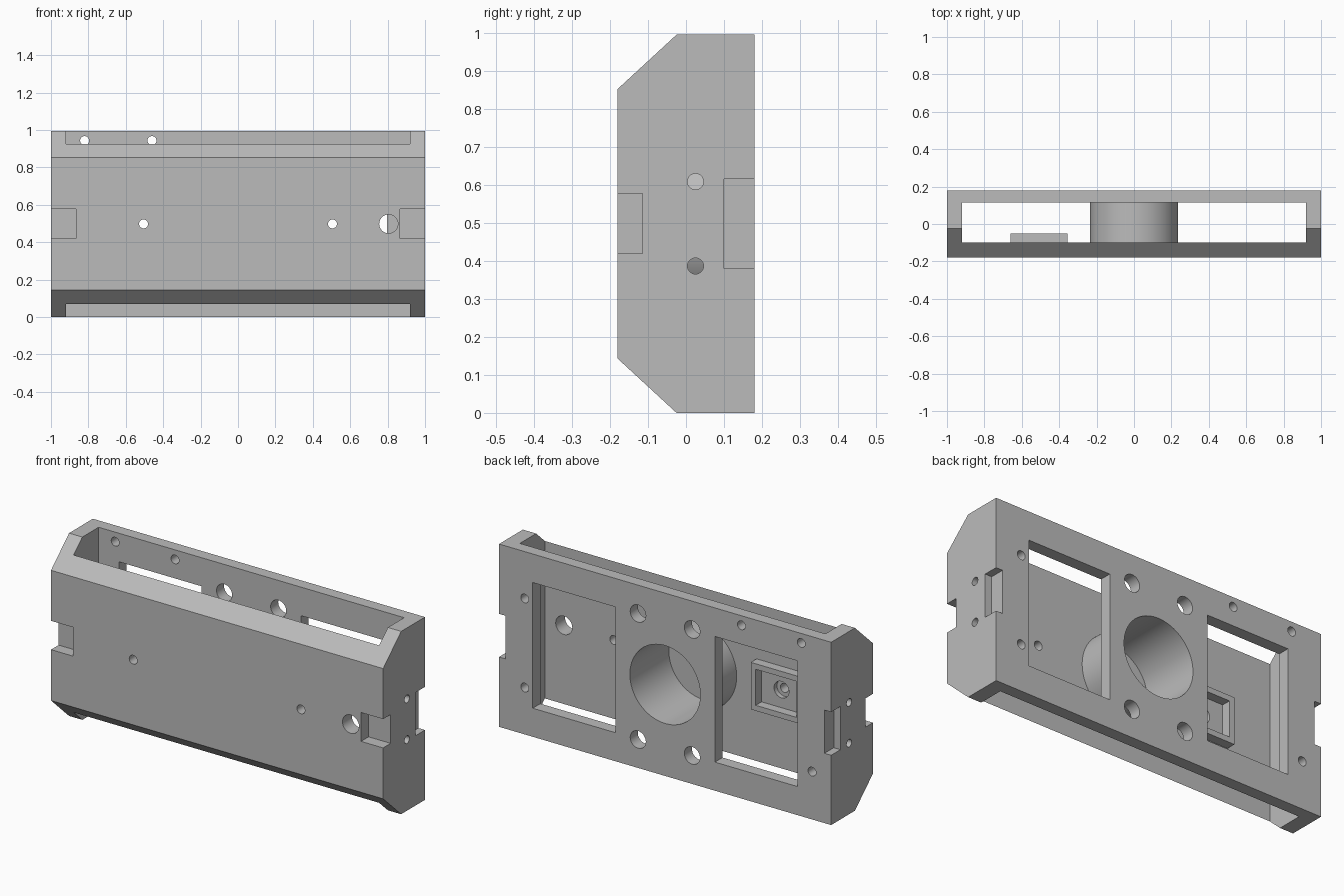
import bpy, bmesh
from math import pi, radians
from mathutils import Matrix

if "Cube" in bpy.data.objects:
    bpy.data.objects.remove(bpy.data.objects["Cube"], do_unlink=True)

H = 0.995          # overall height
MID = H / 2
BACK, FRONT = 0.18, -0.18
IN_BACK, IN_FRONT = 0.115, -0.10    # inner faces of the back and front walls

grey = bpy.data.materials.new("plain grey")
grey.use_nodes = True
grey.diffuse_color = (0.5, 0.5, 0.5, 1)
grey.node_tree.nodes["Principled BSDF"].inputs["Base Color"].default_value = (0.5, 0.5, 0.5, 1)


def make(name, bm):
    bmesh.ops.recalc_face_normals(bm, faces=bm.faces)
    mesh = bpy.data.meshes.new(name)
    bm.to_mesh(mesh)
    bm.free()
    mesh.materials.append(grey)
    obj = bpy.data.objects.new(name, mesh)
    bpy.context.collection.objects.link(obj)
    return obj


def box(name, x, y, z):
    bm = bmesh.new()
    bmesh.ops.create_cube(bm, size=1)
    for v in bm.verts:
        v.co = [lo + (c + 0.5) * (hi - lo) for c, (lo, hi) in zip(v.co, (x, y, z))]
    return make(name, bm)


def rod(name, axis, a, b, u, z, r, sides=32):
    """Cylinder along x or y from a to b; u is its place on the other level axis."""
    bm = bmesh.new()
    bmesh.ops.create_cone(bm, cap_ends=True, segments=sides, radius1=r, radius2=r, depth=b - a)
    turn, place = (("Y", ((a + b) / 2, u, z)) if axis == "x" else ("X", (u, (a + b) / 2, z)))
    bmesh.ops.transform(bm, verts=bm.verts,
                        matrix=Matrix.Translation(place) @ Matrix.Rotation(pi / 2, 4, turn))
    return make(name, bm)


def combine(body, tool, operation="DIFFERENCE"):
    mod = body.modifiers.new("shape", "BOOLEAN")
    mod.operation, mod.solver, mod.object = operation, "EXACT", tool
    bpy.context.view_layer.objects.active = body
    bpy.ops.object.modifier_apply(modifier=mod.name)
    bpy.data.objects.remove(tool, do_unlink=True)


# Housing: chamfered side profile drawn out along x
bm = bmesh.new()
profile = [(FRONT, 0.143), (-0.025, 0), (BACK, 0), (BACK, H), (-0.025, H), (FRONT, H - 0.143)]
face = bm.faces.new([bm.verts.new((-1, y, z)) for y, z in profile])
side = bmesh.ops.extrude_face_region(bm, geom=[face])["geom"]
bmesh.ops.translate(bm, vec=(2, 0, 0), verts=[g for g in side if isinstance(g, bmesh.types.BMVert)])
body = make("housing", bm)

# Hollow, open at top and bottom
combine(body, box("hollow", (-0.92, 0.92), (IN_FRONT, IN_BACK), (-0.1, 1.1)))

# Central tube and small rear-facing boss
combine(body, rod("tube", "y", -0.14, 0.15, 0, MID, 0.235, 96), "UNION")
combine(body, box("boss", (-0.66, -0.355), (-0.14, -0.05), (MID - 0.128, MID + 0.128)), "UNION")
combine(body, rod("bore", "y", -0.155, 0.3, 0, MID, 0.212, 96))
combine(body, box("boss_pocket", (-0.63, -0.385), (IN_FRONT, 0), (MID - 0.098, MID + 0.098)))
combine(body, rod("boss_counterbore", "y", -0.125, -0.06, -0.505, MID, 0.045))

for s in (-1, 1):
    # Back windows
    combine(body, box("window", sorted((s * 0.3, s * 0.797)), (0.05, 0.3), (MID - 0.342, MID + 0.342)))
    # End notches at the front and back edges
    combine(body, box("front_notch", sorted((s * 0.867, s * 1.1)), (-0.3, -0.115), (0.42, 0.577)))
    combine(body, box("back_notch", sorted((s * 0.96, s * 1.1)), (0.10, 0.3), (0.38, 0.615)))
    # Front wall screw holes
    combine(body, rod("front_hole", "y", -0.3, -0.05, s * 0.505, MID, 0.024))
    for t in (-1, 1):
        # Back holes around the bore, and end wall holes
        combine(body, rod("back_hole", "y", 0.08, 0.3, s * 0.163, MID + t * 0.343, 0.047))
        combine(body, rod("end_hole", "x", *sorted((s * 0.88, s * 1.1)), 0.025, MID + t * 0.111, 0.021))

# Larger front hole and small back wall screw holes
combine(body, rod("cable_hole", "y", -0.3, -0.05, 0.805, MID, 0.05))
for x, z in [(0.845, 0.74), (0.845, 0.255), (-0.46, 0.943), (-0.82, 0.943), (-0.885, 0.26)]:
    combine(body, rod("screw_hole", "y", 0.08, 0.3, x, z, 0.024))

# Round surfaces smooth, edges sharp
bpy.ops.object.select_all(action="DESELECT")
body.select_set(True)
bpy.context.view_layer.objects.active = body
bpy.ops.object.shade_smooth_by_angle(angle=radians(30))
